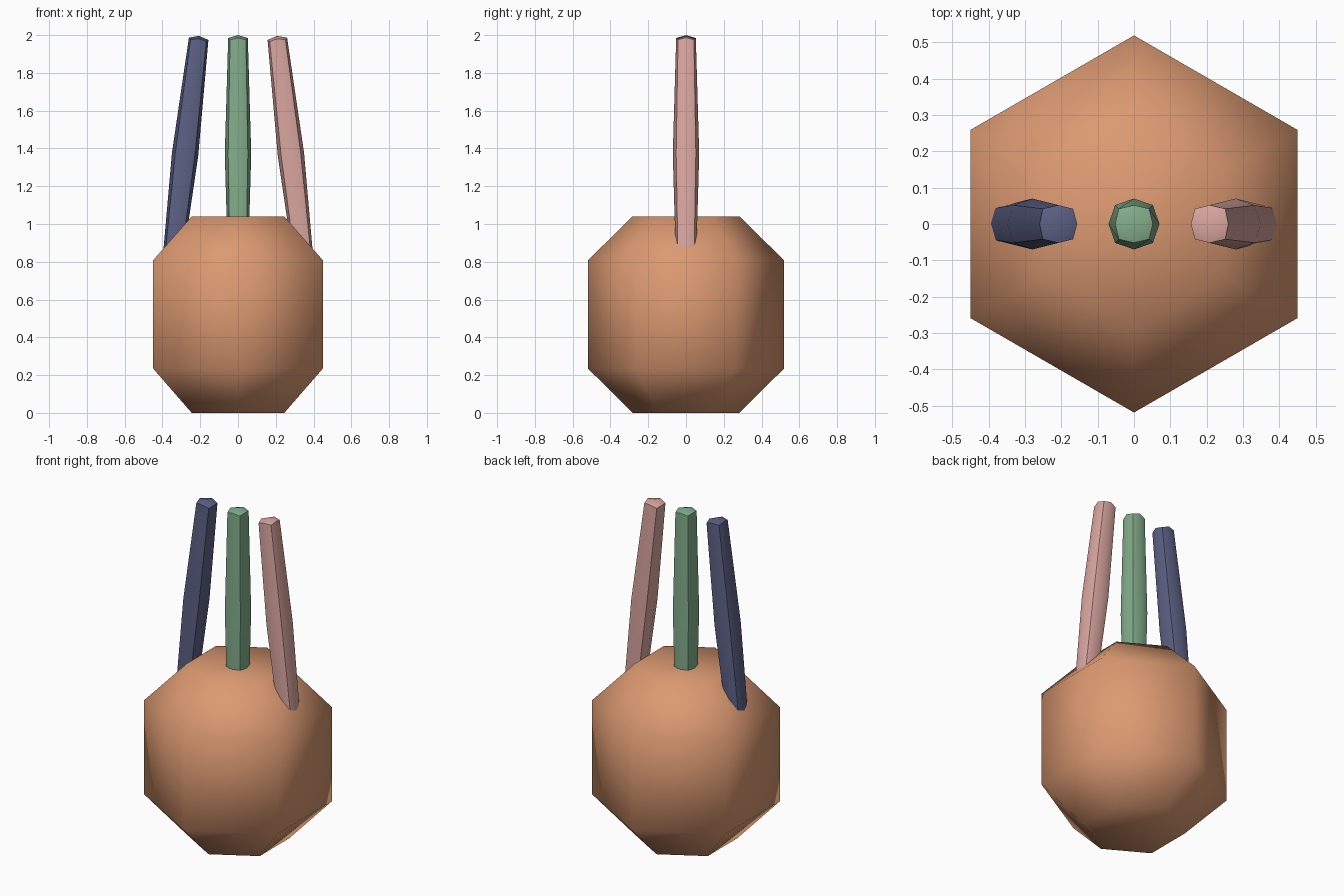
import bpy, bmesh, math
from mathutils import Matrix

if "Cube" in bpy.data.objects:
    bpy.data.objects.remove(bpy.data.objects["Cube"])


def material(name, rgb):
    m = bpy.data.materials.new(name)
    m.diffuse_color = (*rgb, 1)
    m.use_nodes = True
    m.node_tree.nodes["Principled BSDF"].inputs["Base Color"].default_value = m.diffuse_color
    return m


def loft(name, rings, mat, tips=None, matrix=Matrix()):
    """Bridge rings of points; close the ends flat, or with a point when tips are given."""
    bm = bmesh.new()
    loops = [[bm.verts.new(p) for p in ring] for ring in rings]
    n = len(loops[0])
    for lo, hi in zip(loops, loops[1:]):
        for i in range(n):
            j = (i + 1) % n
            bm.faces.new((lo[i], lo[j], hi[j], hi[i]))
    for k, loop in enumerate((loops[0], loops[-1])):
        if tips:
            tip = bm.verts.new((0, 0, tips[k]))
            for i in range(0, n, 2):  # quads around the tip
                bm.faces.new((loop[i], loop[(i + 1) % n], loop[(i + 2) % n], tip))
        else:
            bm.faces.new(loop)
    bmesh.ops.transform(bm, matrix=matrix, verts=bm.verts)
    bmesh.ops.recalc_face_normals(bm, faces=bm.faces)
    mesh = bpy.data.meshes.new(name)
    bm.to_mesh(mesh)
    bm.free()
    mesh.materials.append(mat)
    ob = bpy.data.objects.new(name, mesh)
    bpy.context.collection.objects.link(ob)
    bpy.ops.object.select_all(action='DESELECT')
    ob.select_set(True)
    bpy.context.view_layer.objects.active = ob
    return ob


# Body: six-sided pot with tapered ends
def hexagon(r, z):
    angles = [math.radians(30 + 60 * i) for i in range(6)]
    return [(r * math.cos(a), r * math.sin(a), z) for a in angles]


profile = [(0.283, 0), (0.519, 0.235), (0.519, 0.808), (0.283, 1.04)]
loft("body", [hexagon(r, z) for r, z in profile],
     material("terracotta", (0.71, 0.32, 0.165)))
bpy.ops.object.shade_smooth()


# Sticks: rounded square bars, thickest in the middle, the outer two leaning in
def rounded_square(side, corner, z_side, z_corner):
    ring = []
    for i in range(8):
        a = math.radians(45 * i)
        r, z = (corner * math.sqrt(2), z_corner) if i % 2 else (side, z_side)
        ring.append((r * math.cos(a), r * math.sin(a), z))
    return ring


sticks = [("left_stick", -0.28, 6.7, (0.107, 0.12, 0.235)),
          ("middle_stick", 0, 0, (0.23, 0.42, 0.26)),
          ("right_stick", 0.28, -6.7, (0.70, 0.38, 0.35))]
for name, x, tilt, rgb in sticks:
    place = Matrix.Translation((x, 0, 1.37)) @ Matrix.Rotation(math.radians(tilt), 4, 'Y')
    rings = [rounded_square(0.052, 0.042, -0.615, -0.605),
             rounded_square(0.070, 0.052, 0, 0),
             rounded_square(0.052, 0.042, 0.615, 0.605)]
    loft(name, rings, material(name + "_colour", rgb), (-0.63, 0.63), place)
    bpy.ops.object.shade_smooth_by_angle(angle=math.radians(45))
